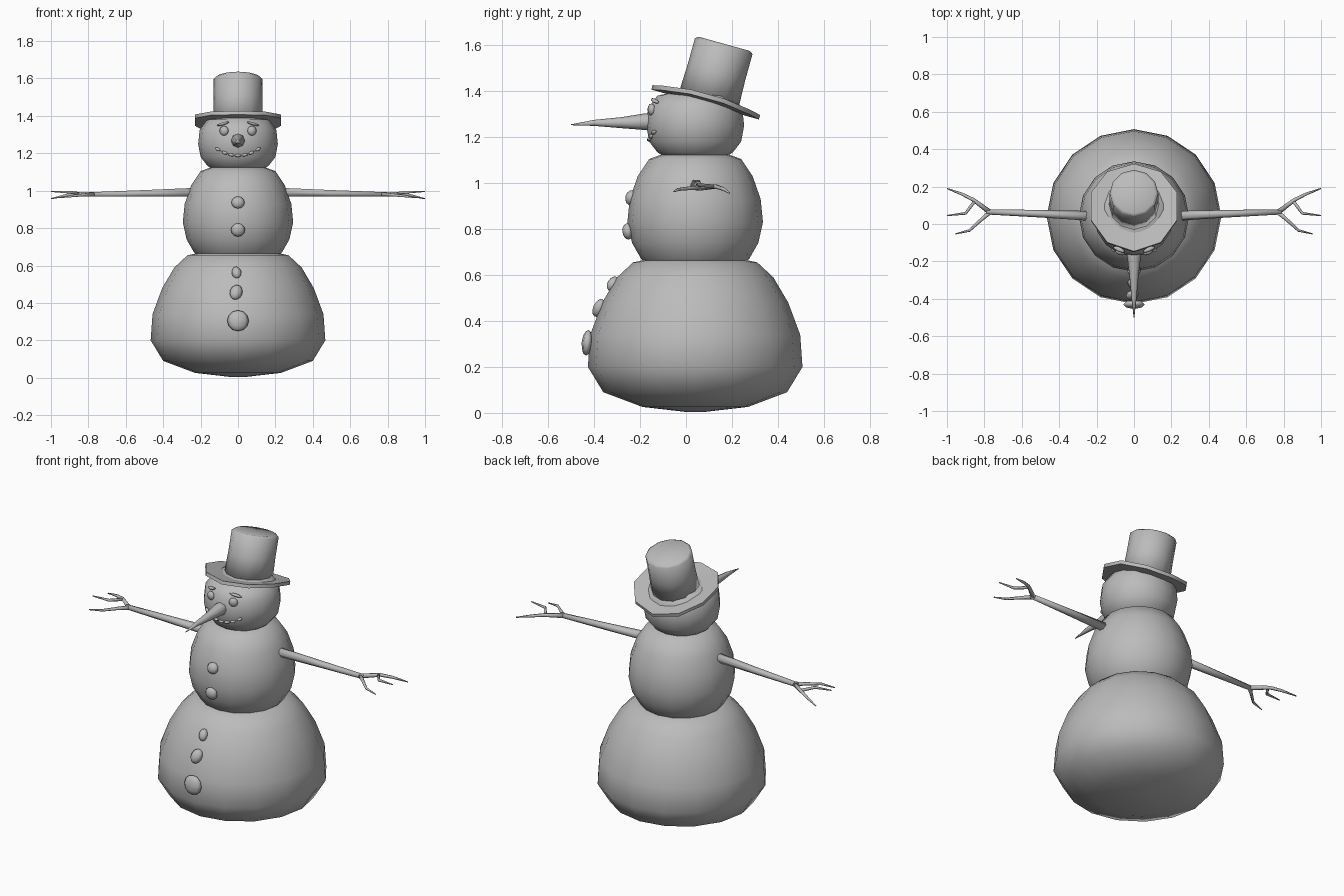
import bpy, bmesh, math
from mathutils import Vector, Euler

cube = bpy.data.objects.get("Cube")
if cube:
    bpy.data.objects.remove(cube, do_unlink=True)

GREY = (0.5, 0.5, 0.5, 1)
grey = bpy.data.materials.new("plain grey")
grey.use_nodes = True
grey.diffuse_color = GREY
grey.node_tree.nodes["Principled BSDF"].inputs["Base Color"].default_value = GREY

AXIS = 0.04  # the body stands slightly behind the origin


def finish(bm, name, sharp=None):
    """Turn a bmesh into a smooth shaded object."""
    bmesh.ops.recalc_face_normals(bm, faces=bm.faces)
    for f in bm.faces:
        f.smooth = True
    if sharp:
        for e in bm.edges:
            e.smooth = len(e.link_faces) < 2 or e.calc_face_angle() < sharp
    mesh = bpy.data.meshes.new(name)
    bm.to_mesh(mesh)
    bm.free()
    mesh.materials.append(grey)
    obj = bpy.data.objects.new(name, mesh)
    bpy.context.collection.objects.link(obj)
    return obj


def skin(bm, rings):
    """Bridge successive rings of points and cap both ends."""
    rows = [[bm.verts.new(p) for p in ring] for ring in rings]
    n = len(rows[0])
    for a, b in zip(rows, rows[1:]):
        for i in range(n):
            j = (i + 1) % n
            bm.faces.new((a[i], a[j], b[j], b[i]))
    bm.faces.new(rows[0][::-1])
    bm.faces.new(rows[-1])


def circle(r, z, n, phase=0.0):
    return [Vector((r * math.cos(phase + math.tau * i / n),
                    r * math.sin(phase + math.tau * i / n), z)) for i in range(n)]


def lathe(name, profile, n=16, sharp=None, phase=0.0):
    bm = bmesh.new()
    skin(bm, [circle(r, z, n, phase) for r, z in profile])
    return finish(bm, name, sharp)


def tube(bm, path, n=6):
    """Tapered tube through (point, radius) pairs."""
    pts = [Vector(p) for p, r in path]
    rings = []
    for i, (p, r) in enumerate(path):
        d = pts[min(i + 1, len(pts) - 1)] - pts[max(i - 1, 0)]
        q = d.to_track_quat('Z', 'Y')
        rings.append([pts[i] + q @ v for v in circle(r, 0, n)])
    skin(bm, rings)


def lump(name, loc, size, rot=(0, 0, 0), u=8, v=6):
    """Small squashed ball."""
    bm = bmesh.new()
    bmesh.ops.create_uvsphere(bm, u_segments=u, v_segments=v, radius=1)
    bmesh.ops.scale(bm, vec=size, verts=bm.verts)
    obj = finish(bm, name)
    obj.location = loc
    obj.rotation_euler = rot
    return obj


# Three snowballs
balls = {
    "base_ball": [(0.04, 0.004), (0.23, 0.026), (0.40, 0.09), (0.467, 0.20), (0.457, 0.34),
                  (0.405, 0.48), (0.34, 0.59), (0.27, 0.655), (0.2, 0.67)],
    "middle_ball": [(0.2, 0.64), (0.235, 0.67), (0.275, 0.74), (0.295, 0.83), (0.285, 0.93),
                    (0.25, 1.03), (0.2, 1.105), (0.13, 1.13)],
    "head_ball": [(0.13, 1.11), (0.165, 1.135), (0.2, 1.18), (0.213, 1.25), (0.205, 1.325),
                  (0.165, 1.38), (0.08, 1.4)],
}
for name, profile in balls.items():
    lathe(name, profile).location.y = AXIS

# Hat: curled brim and tapered crown, leaning back
TILT = math.radians(-15.5)
brim = lathe("hat_brim", [(0.1, 0), (0.243, 0), (0.243, 0.02), (0.1, 0.02)], 10,
             math.radians(40), math.pi / 10)
for vert in brim.data.vertices:
    vert.co.z += 0.5 * vert.co.x ** 2
brim.location = (0, 0.083, 1.342)
crown = lathe("hat_crown", [(0.134, 0), (0.13, 0.12), (0.13, 0.24), (0.115, 0.25)], 12)
crown.location = (0, 0.1, 1.365)
for part in (brim, crown):
    part.rotation_euler.x = TILT

# Carrot nose
bm = bmesh.new()
tube(bm, [((0, -0.12, 1.268), 0.04), ((0, -0.18, 1.267), 0.036), ((0, -0.28, 1.263), 0.024),
          ((0, -0.4, 1.262), 0.013), ((0, -0.5, 1.254), 0.002)], 8)
finish(bm, "carrot_nose")


def on_head(x, r):
    return AXIS - math.sqrt(r * r - x * x)


# Eyes and brows
for side, s in (("left", 1), ("right", -1)):
    lump(side + "_eye", (0.075 * s, on_head(0.075, 0.205), 1.32), (0.026, 0.016, 0.026),
         (0, 0, 0.35 * s))
    lump(side + "_brow", (0.08 * s, on_head(0.08, 0.193), 1.358), (0.036, 0.012, 0.008),
         (0, 0.25 * s, 0.4 * s))

# Smile of small pebbles
for i in range(-3, 4):
    x = 0.036 * i
    z = 1.188 + 0.0037 * i * i
    lump(f"mouth_pebble_{i + 4}", (x, on_head(x, 0.2 + 0.3 * (z - 1.188)), z),
         (0.017, 0.01, 0.008), (0, -0.16 * i, 0.17 * i))

# Buttons: x, y, z, half width, half height, lean, roll
buttons = [
    (0, -0.24, 0.937, 0.036, 0.033, -0.25, 0),
    (0, -0.253, 0.79, 0.038, 0.036, 0.1, 0),
    (-0.008, -0.318, 0.562, 0.026, 0.035, -0.55, -0.2),
    (-0.01, -0.38, 0.457, 0.034, 0.043, -0.4, 0.35),
    (0, -0.43, 0.305, 0.058, 0.056, -0.1, 0),
]
for i, (x, y, z, w, h, lean, roll) in enumerate(buttons):
    lump(f"button_{i + 1}", (x, y, z), (w, 0.024, h), (lean, roll, 0))

# Twig arms with three fingers each
twigs = [
    [((0.2, 0.042, 0.993), 0.027), ((0.5, 0.055, 0.986), 0.02), ((0.79, 0.065, 0.98), 0.014)],
    [((0.77, 0.063, 0.98), 0.014), ((0.86, 0.13, 0.985), 0.01), ((0.92, 0.16, 0.975), 0.008),
     ((1.0, 0.19, 0.957), 0.003)],
    [((0.85, 0.125, 0.985), 0.009), ((0.9, 0.057, 0.992), 0.008), ((1.0, 0.045, 0.996), 0.003)],
    [((0.77, 0.064, 0.98), 0.013), ((0.82, 0.02, 0.978), 0.009), ((0.88, -0.035, 0.972), 0.007),
     ((0.955, -0.053, 0.963), 0.003)],
]
for side, s in (("left", 1), ("right", -1)):
    bm = bmesh.new()
    for path in twigs:
        tube(bm, [((x * s, y, z), r) for (x, y, z), r in path])
    finish(bm, side + "_twig_arm")
